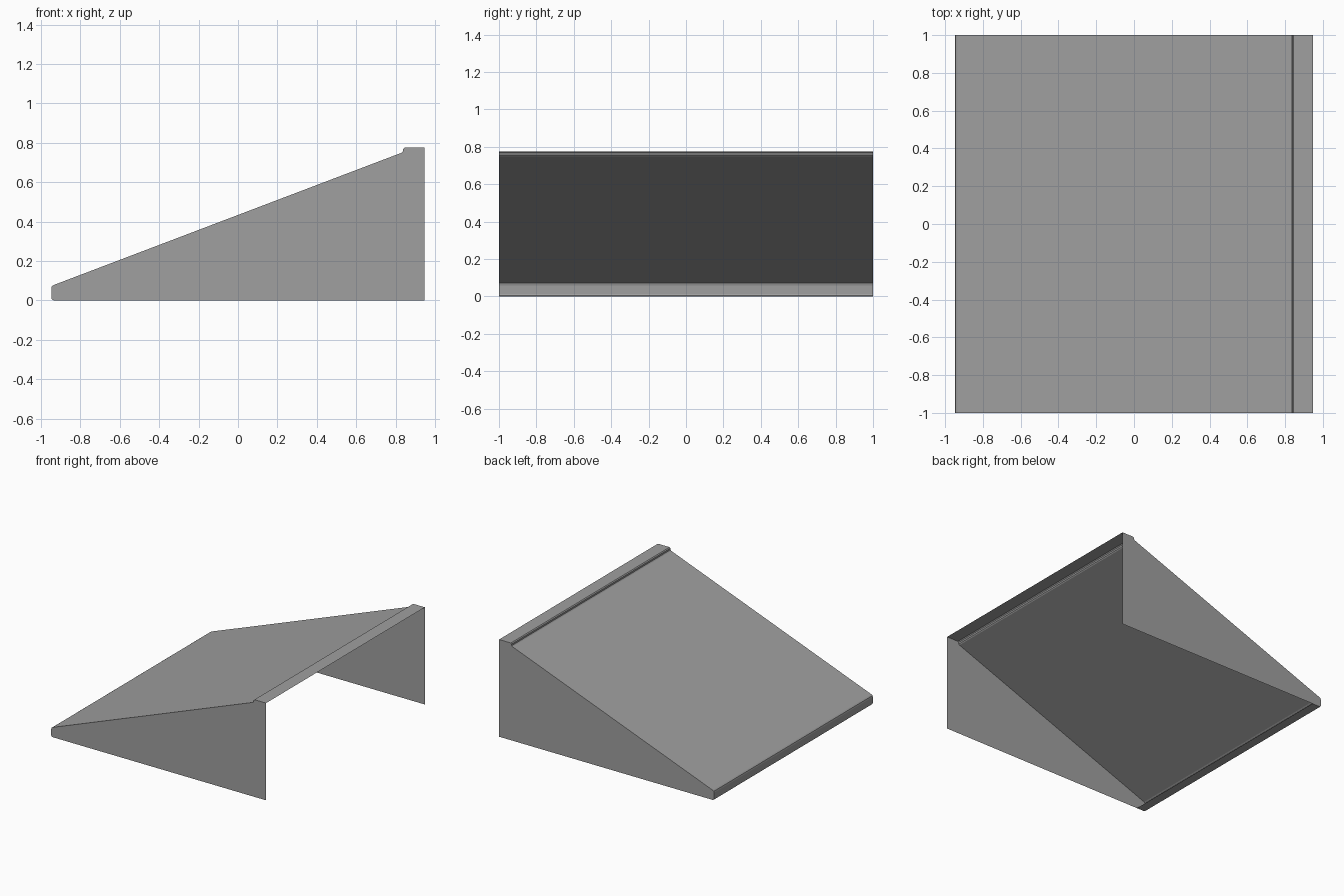
import bpy
import bmesh

cube = bpy.data.objects.get("Cube")
if cube:
    bpy.data.objects.remove(cube, do_unlink=True)

HALF_WIDTH = 1.0
BACK = 0.948

# Section of the sheet: bottom flange, lip, slope, step, top ledge (x, z)
PROFILE = [
    (-0.868, 0.0), (-0.937, 0.0), (-0.945, 0.004), (-BACK, 0.014),
    (-BACK, 0.06), (-0.945, 0.071), (-0.935, 0.078),
    (0.83, 0.749), (0.837, 0.756), (0.838, 0.768), (0.845, 0.775),
    (BACK, 0.775),
]

grey = bpy.data.materials.new("plain grey")
grey.use_nodes = True
grey.diffuse_color = (0.35, 0.35, 0.35, 1)
grey.node_tree.nodes["Principled BSDF"].inputs["Base Color"].default_value = grey.diffuse_color


def make_object(name, bm):
    mesh = bpy.data.meshes.new(name)
    bm.to_mesh(mesh)
    bm.free()
    mesh.materials.append(grey)
    obj = bpy.data.objects.new(name, mesh)
    bpy.context.collection.objects.link(obj)
    return obj


def row(bm, points, y):
    return [bm.verts.new((x, y, z)) for x, z in points]


# Folded sheet, open underneath and at the tall end
bm = bmesh.new()
near = row(bm, PROFILE, -HALF_WIDTH)
far = row(bm, PROFILE, HALF_WIDTH)
for i in range(len(PROFILE) - 1):
    bm.faces.new((near[i], near[i + 1], far[i + 1], far[i]))
make_object("ramp_sheet", bm)

# Flat wedge panels closing both sides
outline = PROFILE + [(BACK, 0.0)]
for name, side in (("front_side_panel", -1), ("back_side_panel", 1)):
    bm = bmesh.new()
    verts = row(bm, outline, side * HALF_WIDTH)
    bm.faces.new(verts if side > 0 else verts[::-1])
    make_object(name, bm)
